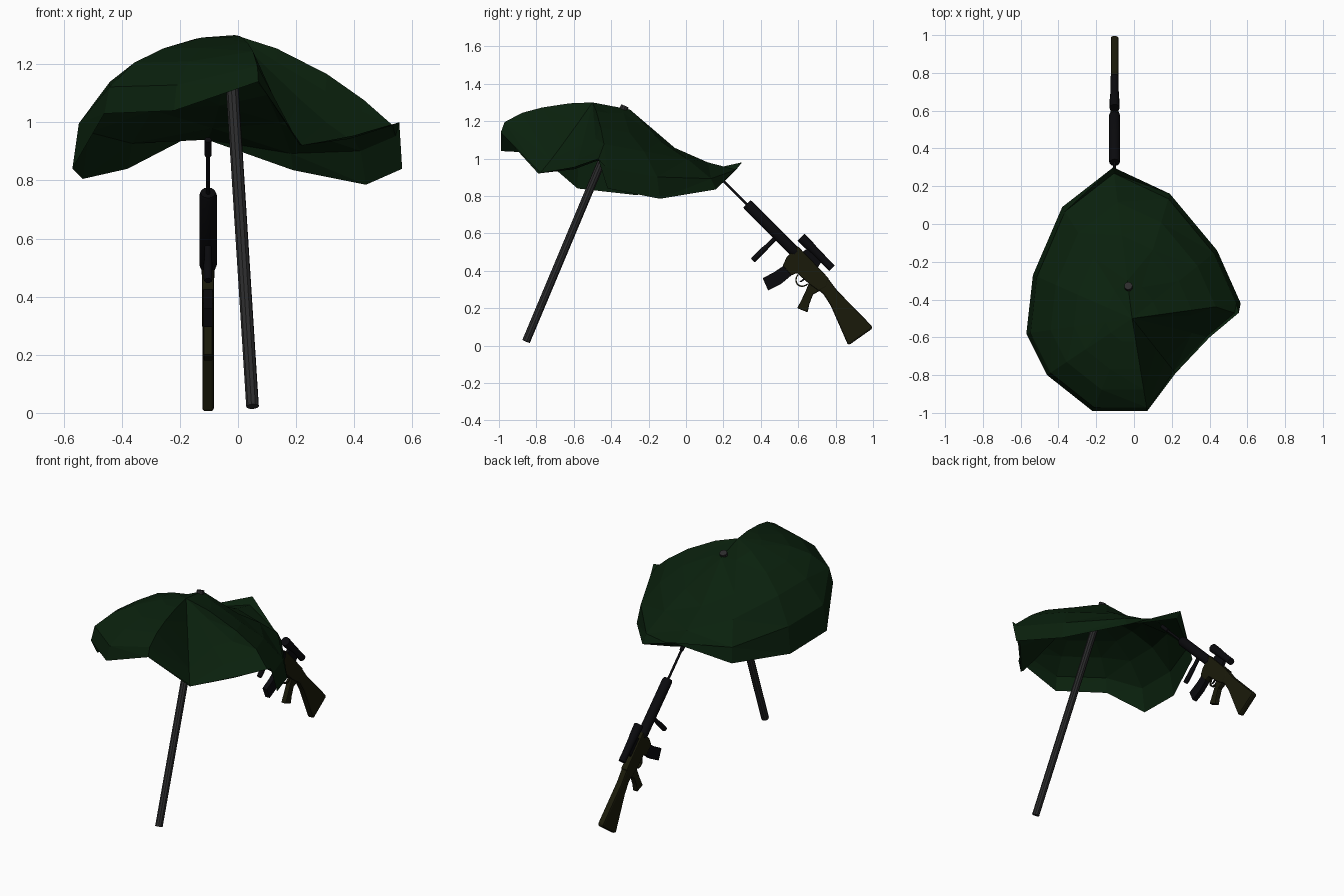
import bpy, bmesh, math
from mathutils import Vector, Matrix

if "Cube" in bpy.data.objects:
    bpy.data.objects.remove(bpy.data.objects["Cube"])

def material(name, rgb):
    m = bpy.data.materials.new(name)
    m.diffuse_color = (*rgb, 1)
    m.use_nodes = True
    m.node_tree.nodes["Principled BSDF"].inputs["Base Color"].default_value = m.diffuse_color
    return m

GREEN = material("dark_green", (0.003, 0.015, 0.004))
GREY = material("pole_grey", (0.024, 0.024, 0.025))
BLACK = material("gun_black", (0.003, 0.003, 0.004))
OLIVE = material("olive", (0.010, 0.010, 0.003))

# rifle space: u runs from muzzle to butt, v is up from the bore
R = math.sqrt(0.5)
RIFLE = Matrix(((0, 0, 1, -0.103), (R, R, 0, 0.14), (-R, R, 0, 0.94), (0, 0, 0, 1)))

def finish(name, bm, mat, smooth=False):
    bmesh.ops.recalc_face_normals(bm, faces=bm.faces)
    me = bpy.data.meshes.new(name)
    bm.to_mesh(me)
    bm.free()
    ob = bpy.data.objects.new(name, me)
    bpy.context.collection.objects.link(ob)
    me.materials.append(mat)
    if smooth:
        bpy.context.view_layer.objects.active = ob
        ob.select_set(True)
        bpy.ops.object.shade_smooth_by_angle(angle=math.radians(35))
        ob.select_set(False)
    return ob

def lathe(name, a, b, stations, mat, sides=12):
    """Rings of (fraction, radius) along the line a-b, capped."""
    a, b = Vector(a), Vector(b)
    q = (b - a).to_track_quat('Z', 'Y')
    bm = bmesh.new()
    rings = []
    for t, r in stations:
        c = a.lerp(b, t)
        rings.append([bm.verts.new(c + q @ Vector((r * math.cos(k * math.tau / sides),
                      r * math.sin(k * math.tau / sides), 0))) for k in range(sides)])
    for r0, r1 in zip(rings, rings[1:]):
        for k in range(sides):
            j = (k + 1) % sides
            bm.faces.new((r0[k], r0[j], r1[j], r1[k]))
    bm.faces.new(rings[0])
    bm.faces.new(rings[-1])
    return finish(name, bm, mat, sides > 8)

def gun_tube(name, u0, u1, v, stations, mat, sides=12):
    return lathe(name, RIFLE @ Vector((u0, v, 0)), RIFLE @ Vector((u1, v, 0)), stations, mat, sides)

def gun_plate(name, pts, half, mat, bevel=0.006):
    """Side profile in (u, v) given thickness across the rifle."""
    bm = bmesh.new()
    sides = [[bm.verts.new(RIFLE @ Vector((u, v, w))) for u, v in pts] for w in (-half, half)]
    n = len(pts)
    for k in range(n):
        j = (k + 1) % n
        bm.faces.new((sides[0][k], sides[0][j], sides[1][j], sides[1][k]))
    for s in sides:
        bm.faces.new(s)
    ob = finish(name, bm, mat)
    if bevel:
        mod = ob.modifiers.new("edge", 'BEVEL')
        mod.width, mod.segments, mod.limit_method = bevel, 2, 'ANGLE'
        mod.angle_limit = math.radians(60)
    return ob

# canopy: hem points with a roundness each (1 dome, below 0 folded in)
HEM = [(-0.11, 0.30, 0.98, -0.55), (0.19, 0.16, 0.835, 0.28), (0.44, -0.14, 0.785, 0.62),
       (0.565, -0.42, 0.84, 0.68), (0.555, -0.47, 1.0, -0.25), (0.40, -0.60, 0.955, -0.25),
       (0.22, -0.79, 0.92, -0.1), (0.07, -0.99, 1.14, 1.0), (-0.22, -0.99, 1.04, 1.0),
       (-0.46, -0.80, 1.03, 1.0), (-0.57, -0.58, 0.84, 1.0), (-0.535, -0.27, 0.805, 0.95),
       (-0.38, 0.09, 0.84, 0.5)]
DOME = [(0.25, 0.03), (0.55, 0.17), (0.77, 0.35), (0.96, 0.66), (1, 1)]
top = Vector((-0.01, -0.50, 1.30))
bm = bmesh.new()
apex = bm.verts.new(top)
rings = []
for t, d in DOME:
    ring = []
    for x, y, z, w in HEM:
        if t < 0.3 and y > 0:       # crown stays flat around the pole tip
            w = 0.6
        p = top.lerp(Vector((x, y, z)), t)
        p.z = top.z + (z - top.z) * (w * d + (1 - w) * t)
        ring.append(bm.verts.new(p))
    rings.append(ring)
n = len(HEM)
for k in range(n):
    j = (k + 1) % n
    bm.faces.new((apex, rings[0][k], rings[0][j]))
    for r0, r1 in zip(rings, rings[1:]):
        bm.faces.new((r0[k], r1[k], r1[j], r0[j]))
bmesh.ops.triangulate(bm, faces=[f for f in bm.faces if len(f.verts) > 3])
finish("canopy", bm, GREEN)

# leaning pole
lathe("pole", (0.05, -0.855, 0.022), (-0.03, -0.327, 1.281), [(0, 0.022), (1, 0.022)], GREY, 10)

# barrel, handguard and foregrip
gun_tube("barrel", 0, 0.30, 0, [(0, 0.012), (0.25, 0.012), (0.26, 0.007), (1, 0.007)], BLACK)
gun_tube("handguard", 0.26, 0.63, 0.002,
         [(0, 0.026), (0.03, 0.030), (0.95, 0.030), (1, 0.024)], BLACK)
lathe("foregrip", RIFLE @ Vector((0.498, -0.015, 0)), RIFLE @ Vector((0.496, -0.19, 0)),
      [(0, 0.012), (0.35, 0.012), (0.5, 0.015), (0.97, 0.015), (1, 0.012)], BLACK)

# receiver, stock and grip in olive
gun_plate("receiver", [(0.612, 0.035), (0.85, 0.030), (0.875, -0.01), (0.862, -0.055), (0.80, -0.065),
                       (0.71, -0.07), (0.70, -0.10), (0.63, -0.097), (0.612, -0.05)], 0.021, OLIVE)
gun_plate("stock", [(0.845, 0.028), (0.93, 0.016), (1.199, 0.013), (1.205, 0.0), (1.180, -0.146),
                    (1.168, -0.146), (0.96, -0.065), (0.89, -0.05), (0.845, -0.055)], 0.020, OLIVE, 0.010)
gun_plate("pistol_grip", [(0.79, -0.055), (0.865, -0.05), (0.853, -0.09), (0.875, -0.14), (0.900, -0.178),
                          (0.845, -0.202), (0.828, -0.15), (0.81, -0.10)], 0.016, OLIVE)

# magazine, curved slightly forward
gun_plate("magazine", [(0.634, -0.085), (0.622, -0.15), (0.601, -0.219), (0.668, -0.245),
                       (0.692, -0.17), (0.70, -0.085)], 0.016, BLACK, 0.003)

# trigger guard and trigger
bm = bmesh.new()
STEPS = 12
loop = []
for k in range(STEPS + 1):
    a = math.pi + math.pi * k / STEPS
    loop.append([bm.verts.new(RIFLE @ Vector((0.757 + r * 1.15 * math.cos(a), -0.07 + r * 1.3 * math.sin(a), w)))
                 for r, w in ((0.034, -0.006), (0.034, 0.006), (0.028, 0.006), (0.028, -0.006))])
for p, q in zip(loop, loop[1:]):
    for k in range(4):
        j = (k + 1) % 4
        bm.faces.new((p[k], p[j], q[j], q[k]))
finish("trigger_guard", bm, OLIVE)
gun_plate("trigger", [(0.757, -0.06), (0.767, -0.06), (0.762, -0.085), (0.752, -0.098), (0.755, -0.08)],
          0.004, BLACK, 0)

# scope on its mount
gun_tube("scope", 0.59, 0.825, 0.081,
         [(0, 0.027), (0.25, 0.026), (0.4, 0.023), (0.75, 0.021), (1, 0.021)], BLACK)
gun_plate("scope_mount", [(0.65, 0.025), (0.66, 0.068), (0.76, 0.068), (0.77, 0.025)], 0.010, BLACK, 0)
